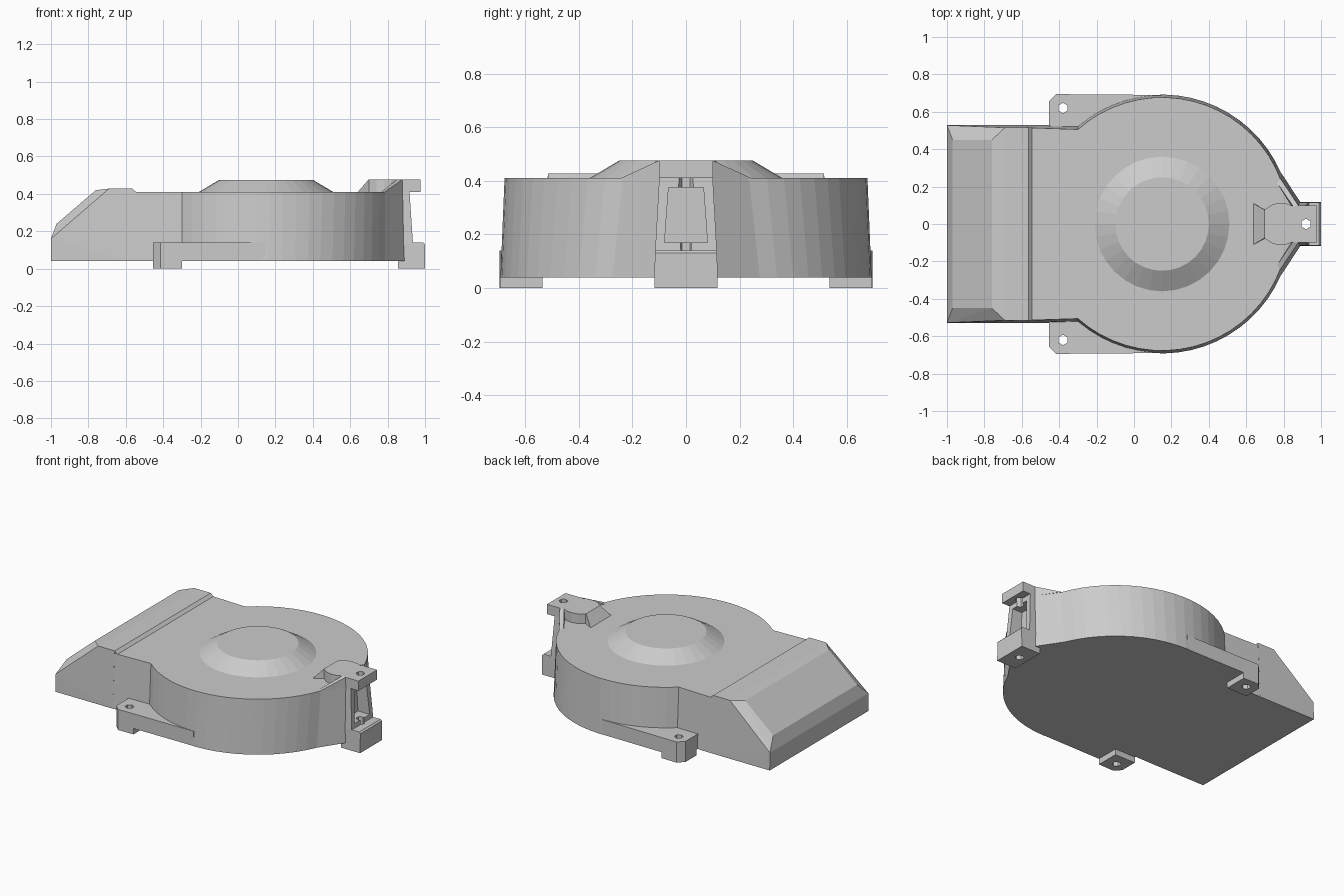
import bpy, bmesh
from math import acos, cos, sin, pi, radians

if "Cube" in bpy.data.objects:
    bpy.data.objects.remove(bpy.data.objects["Cube"])

CX = 0.15  # centre of the round housing


def finish(name, bm):
    bmesh.ops.recalc_face_normals(bm, faces=bm.faces[:])
    me = bpy.data.meshes.new(name)
    bm.to_mesh(me)
    bm.free()
    ob = bpy.data.objects.new(name, me)
    bpy.context.collection.objects.link(ob)
    return ob


def loft(name, low, z0, high, z1):
    """Solid between two outlines with the same point count."""
    bm = bmesh.new()
    a = [bm.verts.new((x, y, z0)) for x, y in low]
    b = [bm.verts.new((x, y, z1)) for x, y in high]
    n = len(a)
    for i in range(n):
        j = (i + 1) % n
        bm.faces.new((a[i], a[j], b[j], b[i]))
    bm.faces.new(a[::-1])
    bm.faces.new(b)
    return finish(name, bm)


def hull(name, pts):
    bm = bmesh.new()
    for p in pts:
        bm.verts.new(p)
    r = bmesh.ops.convex_hull(bm, input=bm.verts[:])
    bmesh.ops.delete(bm, geom=r["geom_interior"], context='VERTS')
    bmesh.ops.dissolve_limit(bm, angle_limit=radians(1), verts=bm.verts[:], edges=bm.edges[:])
    return finish(name, bm)


def both(pts):
    return [(x, s * y, z) for x, y, z in pts for s in (1, -1)]


def sym(half):
    """Close a half outline by mirroring it across y = 0."""
    return half + [(x, -y) for x, y in reversed(half)]


def circle(x, y, r, n, turn=0.0):
    return [(x + r * cos(2 * pi * i / n + turn), y + r * sin(2 * pi * i / n + turn)) for i in range(n)]


def cut(target, cutter):
    m = target.modifiers.new("cut", 'BOOLEAN')
    m.operation = 'DIFFERENCE'
    m.solver = 'EXACT'
    m.object = cutter
    cutter.hide_render = True
    cutter.hide_set(True)


# Round housing with straight neck, slightly tapered
def outline(r, w, tip, x1):
    a0, a1 = acos(-0.45 / r), acos(0.635 / r)
    n = 18
    arc = [(CX + r * cos(a0 + (a1 - a0) * i / n), r * sin(a0 + (a1 - a0) * i / n)) for i in range(n + 1)]
    return sym([(-0.57, w)] + arc + [(x1, tip)])


housing = loft("housing", outline(0.692, 0.53, 0.117, 0.89), 0.04,
               outline(0.677, 0.515, 0.1, 0.88), 0.41)

# Sloped outlet with chamfered corners, and the step down to the housing
hull("outlet", both([(-1, 0.53, 0.04), (-0.57, 0.53, 0.04), (-1, 0.528, 0.16), (-0.97, 0.45, 0.24),
                     (-0.76, 0.45, 0.42), (-0.69, 0.515, 0.428), (-0.565, 0.515, 0.428),
                     (-0.565, 0.515, 0.41)]))
hull("outlet_step", both([(-0.565, 0.515, 0.41), (-0.545, 0.515, 0.41), (-0.565, 0.515, 0.428)]))

# Raised centre disc
loft("centre_dome", circle(CX, 0, 0.36, 32), 0.41, circle(CX, 0, 0.25, 32), 0.475)

# Side flanges with mounting lugs and hex holes
for s, side in ((1, "back"), (-1, "front")):
    fl = [(-0.455, 0.5), (-0.455, 0.655), (-0.415, 0.695), (-0.3, 0.693), (0.15, 0.69), (0.15, 0.5)]
    lg = [(-0.455, 0.535), (-0.455, 0.655), (-0.415, 0.695), (-0.3, 0.693), (-0.3, 0.535)]
    fl, lg = [[(x, s * y) for x, y in o] for o in (fl, lg)]
    parts = [loft(side + "_flange", fl, 0.04, fl, 0.14), loft(side + "_lug", lg, 0, lg, 0.04)]
    c = circle(-0.38, s * 0.62, 0.028, 6, pi / 6)
    hole = loft(side + "_hole_cutter", c, -0.1, c, 0.3)
    for p in parts:
        cut(p, hole)

# Hinge bracket: base block, tapered post, upper arm
base = hull("hinge_base", both([(0.855, 0.118, 0), (1, 0.118, 0), (1, 0.116, 0.13), (0.99, 0.115, 0.14),
                                (0.855, 0.115, 0.14)]))
post = hull("hinge_post", both([(0.86, 0.115, 0.14), (0.935, 0.115, 0.14), (0.86, 0.1, 0.41),
                                (0.917, 0.1, 0.41)]))
side = [(0.74, 0.105), (0.78, 0.113), (0.82, 0.108), (0.85, 0.095), (0.87, 0.1), (0.975, 0.1)]
arm = loft("hinge_arm", sym([(0.64, 0.11), (0.7, 0.077)] + side), 0.41,
           sym([(0.698, 0.075), (0.7, 0.077)] + side), 0.476)

# Gussets rising from the flanks to the arm
for s, nm in ((1, "back_gusset"), (-1, "front_gusset")):
    hull(nm, [(x, s * y, z) for x, y, z in [
        (0.783, 0.243, 0.41), (0.765, 0.22, 0.41), (0.878, 0.1, 0.476), (0.85, 0.095, 0.476),
        (0.84, 0.1, 0.41), (0.88, 0.1, 0.41)]])

# Window recess in the post and the vertical pin hole
window = hull("window_cutter", both([(0.845, 0.08, 0.17), (1.1, 0.08, 0.17),
                                     (0.845, 0.065, 0.375), (1.1, 0.065, 0.375)]))
c = circle(0.92, 0, 0.028, 6, pi / 6)
pin = loft("pin_cutter", c, -0.1, c, 0.6)
for p in (housing, post):
    cut(p, window)
for p in (base, post, arm):
    cut(p, pin)
